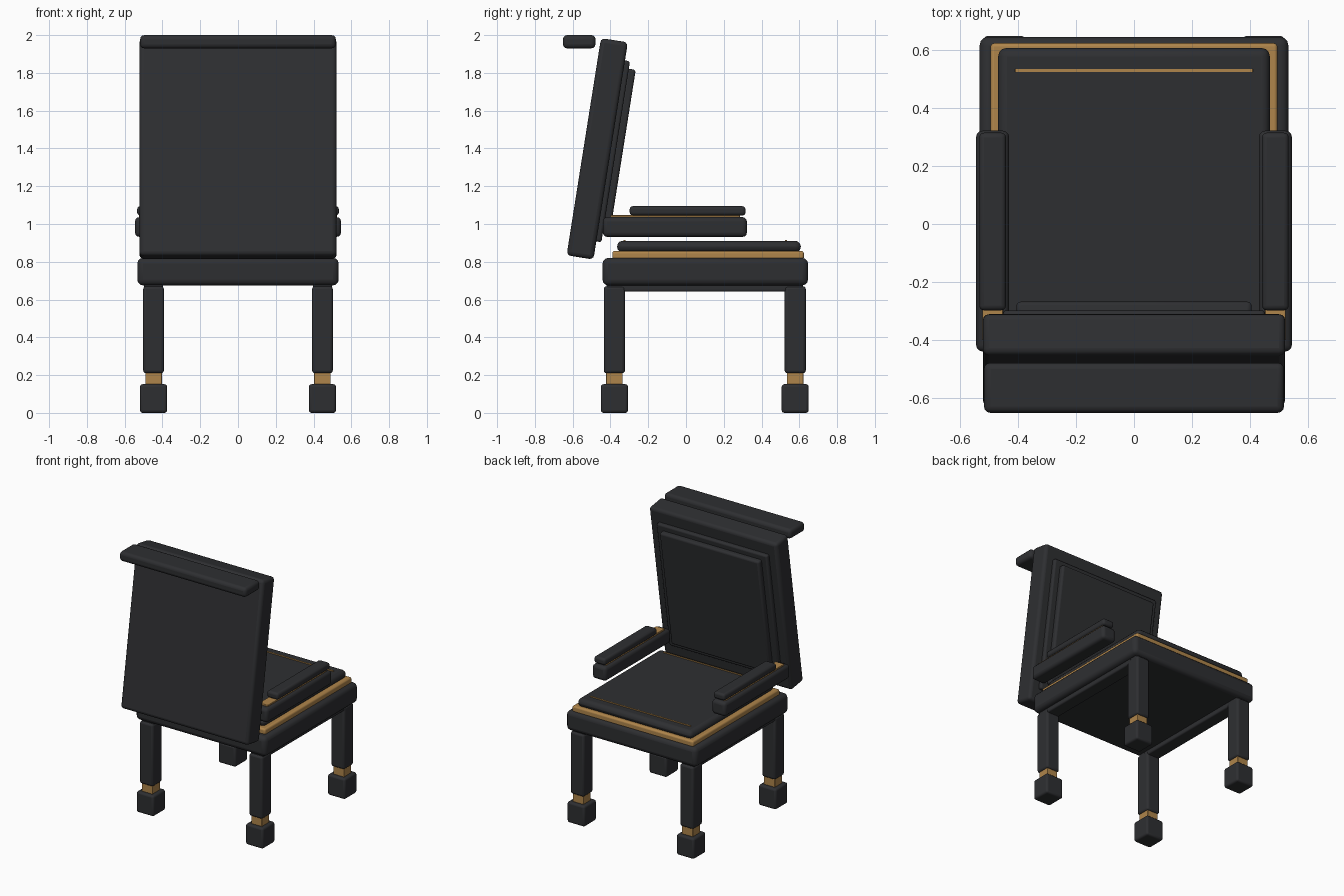
import bpy
import math
from mathutils import Matrix, Vector

if "Cube" in bpy.data.objects:
    bpy.data.objects.remove(bpy.data.objects["Cube"])


def material(name, color):
    m = bpy.data.materials.new(name)
    m.diffuse_color = (*color, 1)
    m.use_nodes = True
    m.node_tree.nodes["Principled BSDF"].inputs["Base Color"].default_value = m.diffuse_color
    return m


DARK = material("dark_leather", (0.027, 0.028, 0.031))
GOLD = material("gold_trim", (0.43, 0.235, 0.07))


def box(name, x, y, z, mat=DARK, bevel=0.02, matrix=None):
    """Rounded box from (min, max) ranges, optionally placed by a matrix."""
    bpy.ops.mesh.primitive_cube_add(size=1)
    o = bpy.context.object
    o.name = name
    size = Vector([r[1] - r[0] for r in (x, y, z)])
    centre = Vector([(r[1] + r[0]) / 2 for r in (x, y, z)])
    m = Matrix.Translation(centre) @ Matrix.Diagonal((*size, 1))
    o.data.transform(m)
    if matrix is not None:
        o.matrix_world = matrix
    o.data.materials.append(mat)
    if bevel:
        b = o.modifiers.new("bevel", 'BEVEL')
        b.width = bevel
        b.segments = 3
        b.limit_method = 'ANGLE'
    bpy.ops.object.shade_smooth_by_angle(angle=math.radians(35))
    return o


def around(c, w):
    return (c - w / 2, c + w / 2)


# Seat: base slab, gold trim, cushion and two piping strips
box("seat_base", (-0.533, 0.533), (-0.442, 0.646), (0.675, 0.82), bevel=0.03)
box("seat_trim", (-0.495, 0.495), (-0.39, 0.624), (0.81, 0.857), GOLD, 0.012)
box("seat_cushion", (-0.469, 0.469), (-0.365, 0.608), (0.85, 0.911), bevel=0.03)
for label, y in (("front", 0.53), ("back", -0.325)):
    box(f"{label}_seat_piping", (-0.41, 0.41), around(y, 0.011), (0.905, 0.916), GOLD, 0.001)

# Legs with gold collars and block feet, plus side rails
for side, sx in (("left", -1), ("right", 1)):
    for end, y in (("back", -0.379), ("front", 0.578)):
        x = sx * 0.447
        box(f"{side}_{end}_leg", around(x, 0.11), around(y, 0.112), (0.21, 0.67), bevel=0.015)
        box(f"{side}_{end}_collar", around(x, 0.088), around(y, 0.088), (0.14, 0.22), GOLD, 0.003)
        box(f"{side}_{end}_foot", around(x, 0.143), around(y, 0.143), (0, 0.152), bevel=0.014)
    box(f"{side}_rail", around(sx * 0.447, 0.1), (-0.42, 0.62), (0.642, 0.69), bevel=0.01)

    # Armrest: beam, gold strip and pad
    x = sx * 0.488
    box(f"{side}_arm", around(x, 0.114), (-0.44, 0.322), (0.932, 1.036), bevel=0.022)
    box(f"{side}_arm_trim", around(x, 0.07), (-0.40, 0.285), (1.03, 1.047), GOLD, 0.003)
    box(f"{side}_arm_pad", around(x, 0.092), (-0.298, 0.315), (1.045, 1.094), bevel=0.016)

# Tilted backrest with two stacked panels
tilt = Matrix.Translation((0, -0.47, 1.398)) @ Matrix.Rotation(math.radians(-9), 4, 'X')
box("backrest", (-0.522, 0.522), (-0.072, 0.072), (-0.582, 0.582), bevel=0.022, matrix=tilt)
box("backrest_frame_panel", (-0.452, 0.452), (0.06, 0.099), (-0.485, 0.485), bevel=0.012, matrix=tilt)
box("backrest_cushion", (-0.406, 0.406), (0.09, 0.136), (-0.44, 0.445), bevel=0.014, matrix=tilt)

# Top rail behind the backrest
box("top_rail", (-0.518, 0.518), (-0.652, -0.479), (1.93, 2.0), bevel=0.022)
